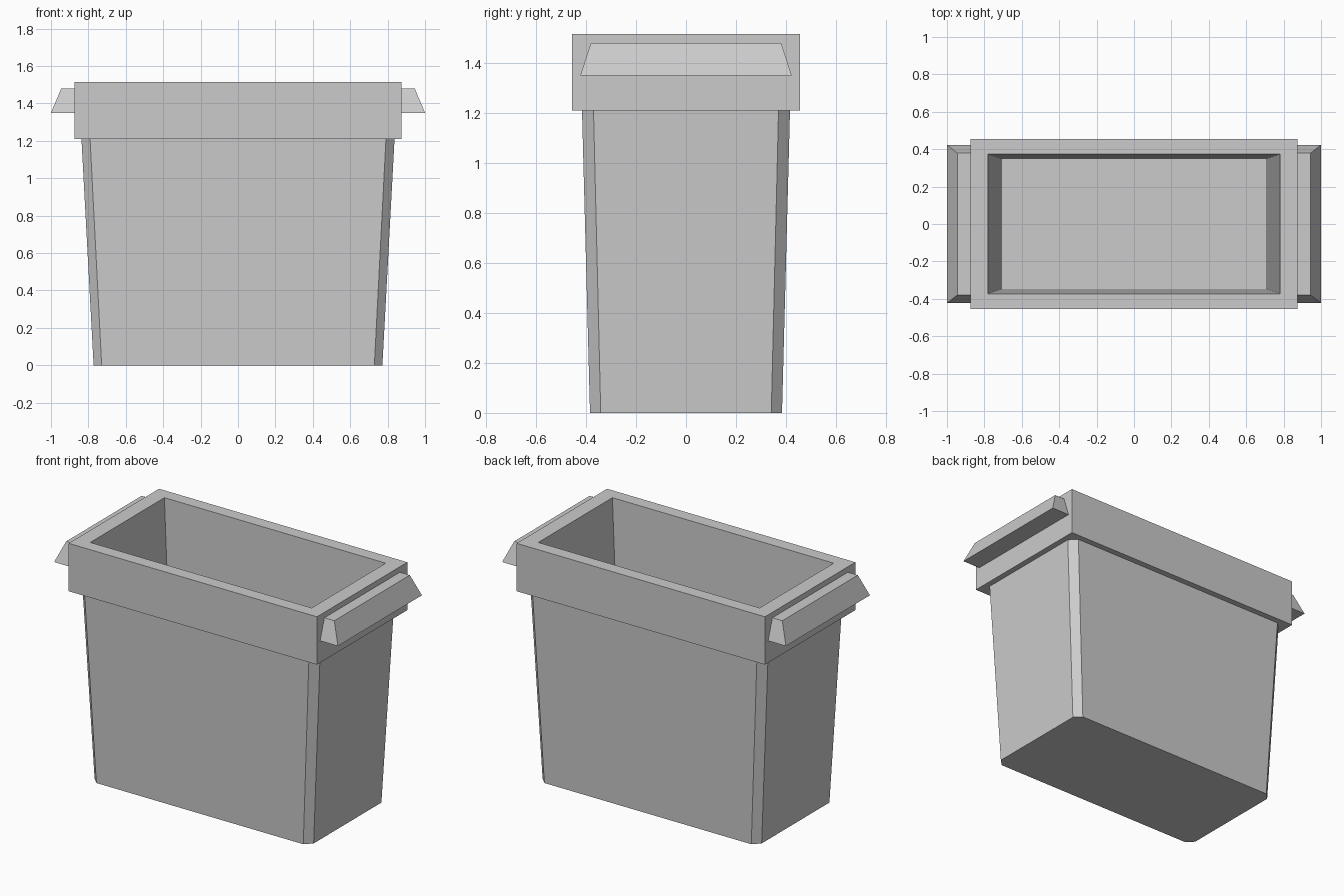
import bpy
import bmesh

cube = bpy.data.objects.get("Cube")
if cube:
    bpy.data.objects.remove(cube, do_unlink=True)

grey = bpy.data.materials.new("grey_plastic")
grey.use_nodes = True
colour = (0.6, 0.6, 0.6, 1.0)
grey.diffuse_color = colour
grey.node_tree.nodes["Principled BSDF"].inputs["Base Color"].default_value = colour


def ring(hx, hy, z, cut=0.0):
    """Rectangle of half sizes hx, hy, with optional cut corners."""
    if not cut:
        return [(-hx, -hy, z), (hx, -hy, z), (hx, hy, z), (-hx, hy, z)]
    ax, ay = hx - cut, hy - cut
    return [(-ax, -hy, z), (ax, -hy, z), (hx, -ay, z), (hx, ay, z),
            (ax, hy, z), (-ax, hy, z), (-hx, ay, z), (-hx, -ay, z)]


def loft(name, rings, cap_start=True, cap_end=True):
    """Join successive rings with quads and close the chosen ends."""
    bm = bmesh.new()
    loops = [[bm.verts.new(p) for p in r] for r in rings]
    for a, b in zip(loops, loops[1:]):
        n = len(a)
        for i in range(n):
            j = (i + 1) % n
            bm.faces.new((a[i], a[j], b[j], b[i]))
    if cap_start:
        bm.faces.new(loops[0][::-1])
    if cap_end:
        bm.faces.new(loops[-1])
    bmesh.ops.recalc_face_normals(bm, faces=bm.faces)
    mesh = bpy.data.meshes.new(name)
    bm.to_mesh(mesh)
    bm.free()
    mesh.materials.append(grey)
    obj = bpy.data.objects.new(name, mesh)
    bpy.context.collection.objects.link(obj)
    return obj


BASE, LIP, TOP, FLOOR = 0.0, 1.21, 1.515, 0.1

# Tapered outer shell with cut corners, then the rim, then the hollow inside
shell = loft("bin_shell", [ring(0.772, 0.384, BASE, 0.043),
                           ring(0.837, 0.416, LIP, 0.046)], cap_end=False)
lining = loft("rim_and_lining", [ring(0.79, 0.375, LIP),
                                 ring(0.875, 0.455, LIP),
                                 ring(0.875, 0.455, TOP),
                                 ring(0.78, 0.373, TOP),
                                 ring(0.705, 0.348, FLOOR)], cap_start=False)

# Flared grip on each end of the rim
for side, label in ((1, "left"), (-1, "right")):
    def grip(x, half_y, z):
        return [(side * 0.875, -half_y, z), (side * x, -half_y, z),
                (side * x, half_y, z), (side * 0.875, half_y, z)]
    loft(label + "_handle", [grip(1.0, 0.423, 1.35), grip(0.945, 0.38, 1.48)])
